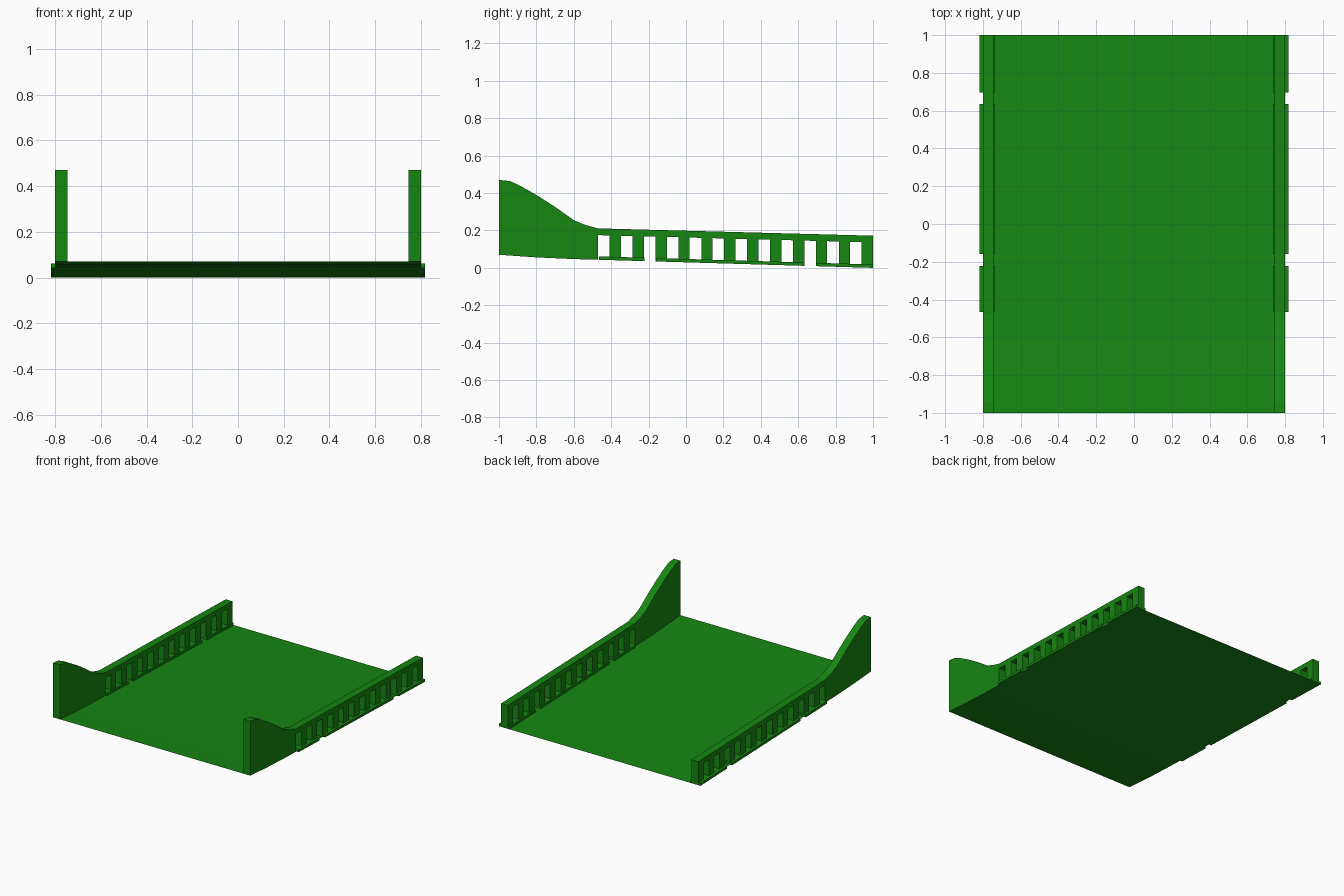
import bpy, bmesh

if "Cube" in bpy.data.objects:
    bpy.data.objects.remove(bpy.data.objects["Cube"])

green = bpy.data.materials.new("green_paint")
green.diffuse_color = (0.008, 0.24, 0.006, 1)
green.use_nodes = True
green.node_tree.nodes["Principled BSDF"].inputs["Base Color"].default_value = green.diffuse_color

# Side-view lines as (y, z): underside of the ramp and top of the parapet
BASE = [(-1, 0.07), (-0.8, 0.056), (-0.6, 0.047), (-0.22, 0.036), (1, 0.0)]
TOP = [(-1, 0.47), (-0.94, 0.464), (-0.875, 0.433), (-0.8, 0.39), (-0.7, 0.326),
       (-0.6, 0.255), (-0.54, 0.23), (-0.47, 0.211), (1, 0.172)]


def height(line, y):
    for (y0, z0), (y1, z1) in zip(line, line[1:]):
        if y <= y1:
            return z0 + (z1 - z0) * (y - y0) / (y1 - y0)
    return line[-1][1]


def sweep_x(name, outline, x0, x1):
    """Solid with a (y, z) outline running from x0 to x1."""
    bm = bmesh.new()
    face = bm.faces.new([bm.verts.new((x0, y, z)) for y, z in outline])
    ext = bmesh.ops.extrude_face_region(bm, geom=[face])["geom"]
    moved = [v for v in ext if isinstance(v, bmesh.types.BMVert)]
    bmesh.ops.translate(bm, verts=moved, vec=(x1 - x0, 0, 0))
    bmesh.ops.triangulate(bm, faces=[f for f in bm.faces if len(f.verts) > 4])
    bmesh.ops.recalc_face_normals(bm, faces=bm.faces[:])
    return finish(name, bm)


def finish(name, bm):
    mesh = bpy.data.meshes.new(name)
    bm.to_mesh(mesh)
    bm.free()
    mesh.materials.append(green)
    ob = bpy.data.objects.new(name, mesh)
    bpy.context.collection.objects.link(ob)
    return ob


# Deck: a thin sheet following the base line
bm = bmesh.new()
rows = [[bm.verts.new((x, y, z)) for x in (-0.8, 0.8)] for y, z in BASE]
for a, b in zip(rows, rows[1:]):
    bm.faces.new((a[0], a[1], b[1], b[0]))
finish("deck", bm)

# Parapet outline: solid wing at the front, comb of balusters under the top rail
windows = [(-0.47 + 0.1225 * i, -0.408 + 0.1225 * i) for i in range(12)]
comb = [p for p in BASE if p[0] < -0.5]
for a, b in windows:
    comb += [(a, height(BASE, a)), (a, height(TOP, a) - 0.036),
             (b, height(TOP, b) - 0.036), (b, height(BASE, b))]
comb.append(BASE[-1])
outline = comb + TOP[::-1]

# Sill strips close the comb, left open at two drainage gaps
sills = [(-0.465, -0.222), (-0.16, 0.634), (0.695, 1.0)]

for side, s in (("left", -1), ("right", 1)):
    sweep_x(f"{side}_parapet", outline, s * 0.745, s * 0.8)
    for i, (a, b) in enumerate(sills):
        za, zb = height(BASE, a), height(BASE, b)
        strip = [(a, za), (b, zb), (b, zb + 0.018), (a, za + 0.018)]
        sweep_x(f"{side}_sill_{i + 1}", strip, s * 0.735, s * 0.818)
